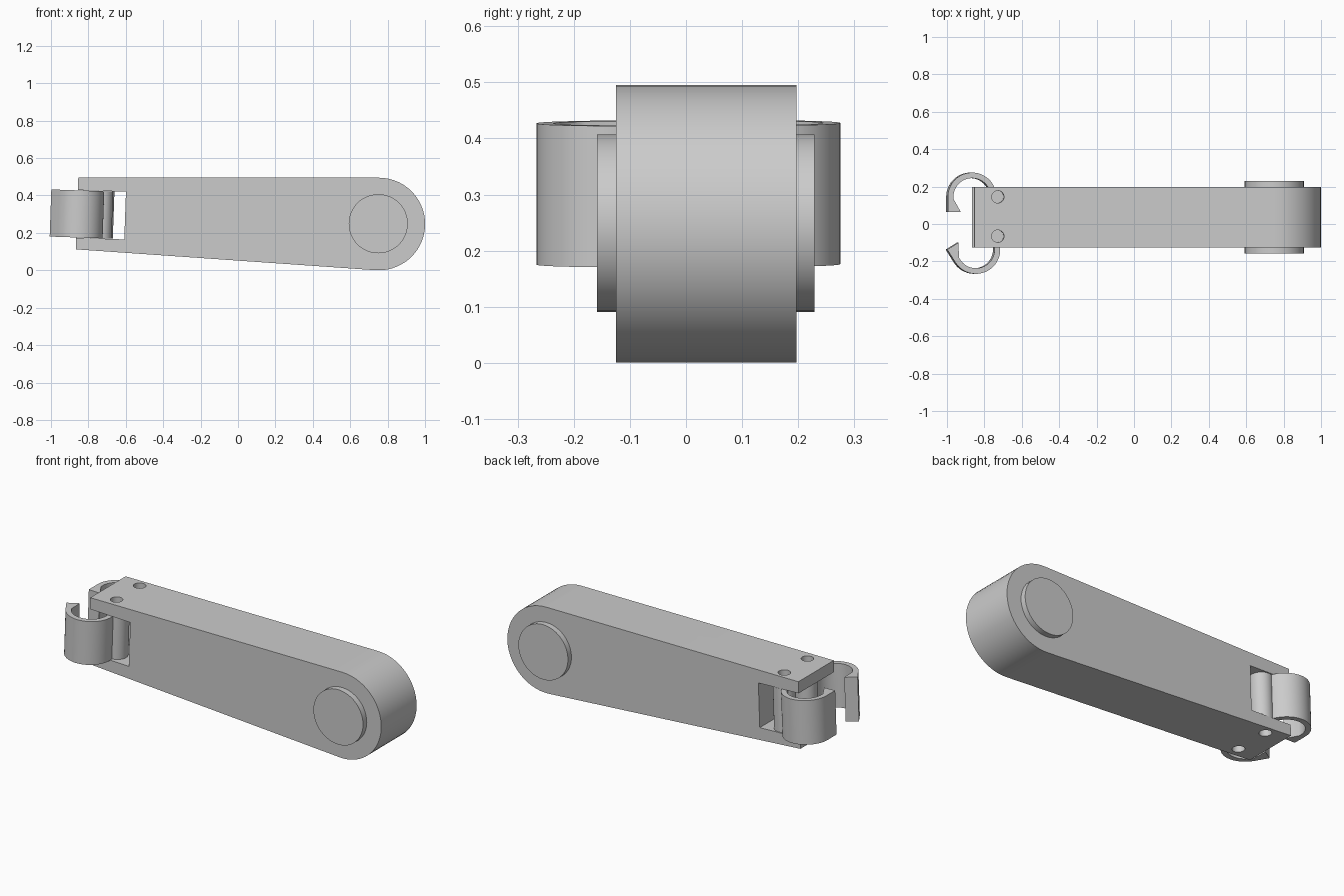
import bpy, bmesh, math
from mathutils import Matrix, Vector

cube = bpy.data.objects.get("Cube")
if cube:
    bpy.data.objects.remove(cube)

grey = bpy.data.materials.new("plain_grey")
grey.use_nodes = True
tone = (0.6, 0.6, 0.6, 1)
grey.diffuse_color = tone
grey.node_tree.nodes["Principled BSDF"].inputs["Base Color"].default_value = tone


def arc(cx, cy, r, start, end, steps):
    """Points along a circular arc, angles in degrees."""
    angles = [math.radians(start + (end - start) * i / steps) for i in range(steps + 1)]
    return [(cx + r * math.cos(a), cy + r * math.sin(a)) for a in angles]


def prism(name, outline, low, high, matrix=Matrix()):
    """Extrude a flat outline along local z, then place it."""
    bm = bmesh.new()
    face = bm.faces.new([bm.verts.new((x, y, low)) for x, y in outline])
    moved = bmesh.ops.extrude_face_region(bm, geom=[face])["geom"]
    bmesh.ops.translate(bm, vec=Vector((0, 0, high - low)),
                        verts=[g for g in moved if isinstance(g, bmesh.types.BMVert)])
    bm.transform(matrix)
    bmesh.ops.recalc_face_normals(bm, faces=bm.faces)
    mesh = bpy.data.meshes.new(name)
    bm.to_mesh(mesh)
    bm.free()
    mesh.materials.append(grey)
    obj = bpy.data.objects.new(name, mesh)
    bpy.context.collection.objects.link(obj)
    return obj


def select(obj):
    bpy.ops.object.select_all(action="DESELECT")
    obj.select_set(True)
    bpy.context.view_layer.objects.active = obj


def circle(r, x=0, y=0, sides=32):
    return arc(x, y, r, 0, 360 * (sides - 1) / sides, sides - 1)


# Side profiles lie in x-z; extrusion runs towards -y
upright = Matrix.Rotation(math.pi / 2, 4, "X")

# Arm body: rounded base end, tapering to a forked end
profile = arc(0.753, 0.2475, 0.2475, -94, 90, 28)
profile += [(-0.854, 0.495), (-0.856, 0.429), (-0.599, 0.42),
            (-0.608, 0.165), (-0.865, 0.174), (-0.867, 0.112)]
body = prism("arm_body", profile, -0.197, 0.125, upright)

# Round pivot cap on each side of the base end
caps = [prism(name, circle(0.158, 0.75, 0.249, 48), low, high, upright)
        for name, low, high in (("pivot_cap_front", 0.12, 0.159),
                                ("pivot_cap_back", -0.229, -0.192))]
parts = [body] + caps

# The fork and claws lean slightly
lean = Matrix.Translation((-0.735, 0, 0.297)) @ Matrix.Rotation(math.radians(2), 4, "Y")

# Hooked claw outline, with the hinge at its origin
reach = -0.135
hook = arc(reach, 0, 0.13, -12, 180, 28)
hook += [(reach - 0.13, -0.081), (reach - 0.06, -0.081)]
hook += arc(reach, 0, 0.1, 187, -12, 28)

for side, y, mirror, swing in (("left", 0.145, 1, 0), ("right", -0.065, -1, 32)):
    hinge = lean @ Matrix.Translation((0, y, 0))
    # Pin hole through both fork plates
    drill = prism("drill", circle(0.033), -0.4, 0.4, hinge)
    select(body)
    cut = body.modifiers.new("pin_hole", "BOOLEAN")
    cut.operation = "DIFFERENCE"
    cut.solver = "EXACT"
    cut.object = drill
    bpy.ops.object.modifier_apply(modifier=cut.name)
    bpy.data.objects.remove(drill)
    # Hook and its hinge barrel
    place = (hinge @ Matrix.Rotation(math.radians(swing), 4, "Z")
             @ Matrix.Diagonal((1, mirror, 1, 1)))
    parts.append(prism(side + "_claw", hook, -0.126, 0.126, place))
    parts.append(prism(side + "_claw_hinge", circle(0.06, 0.01, -0.01),
                       -0.1255, 0.1255, place))

for obj in parts:
    select(obj)
    bpy.ops.object.shade_smooth_by_angle(angle=math.radians(30))
